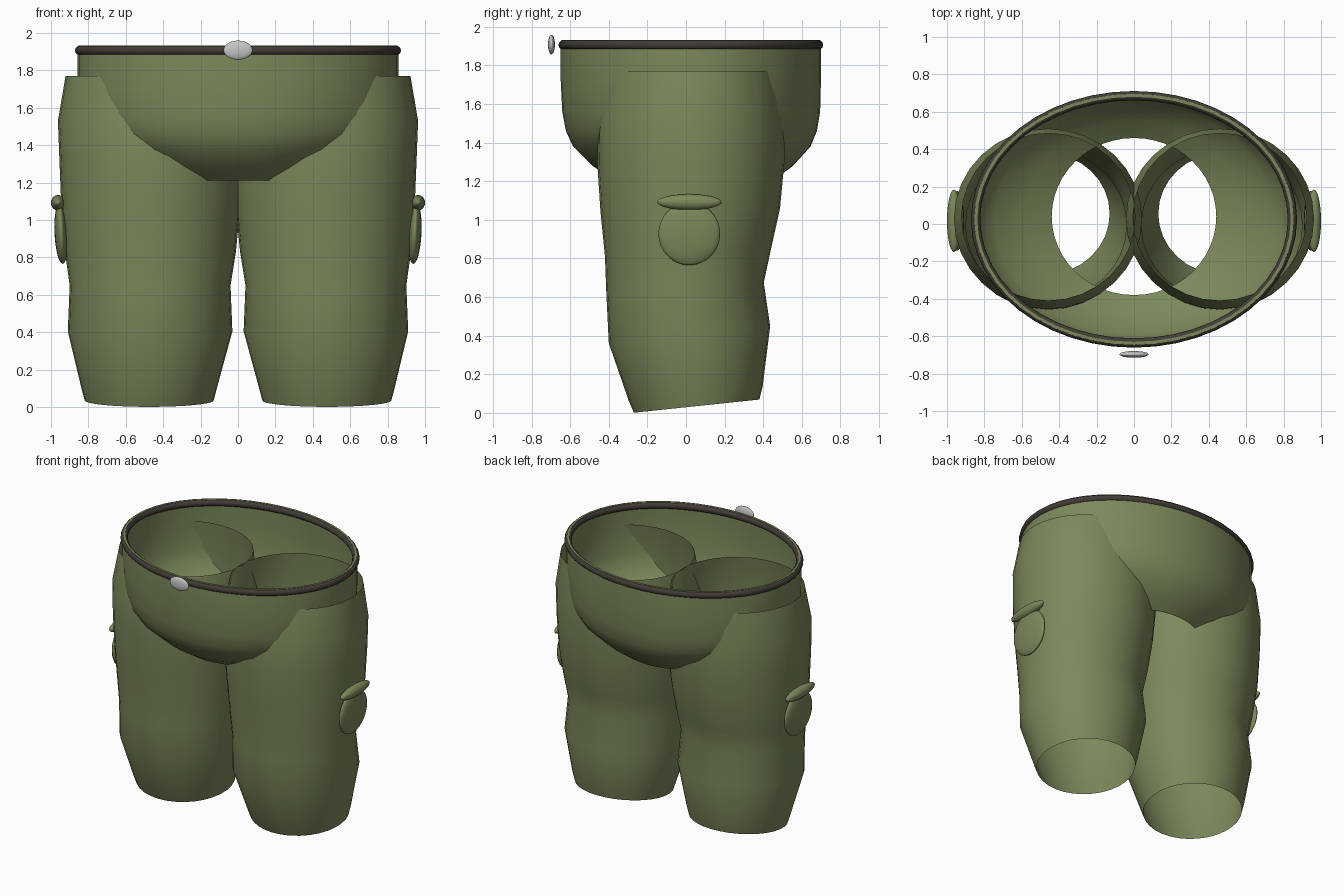
import bpy, bmesh, math

if "Cube" in bpy.data.objects:
    bpy.data.objects.remove(bpy.data.objects["Cube"])


def material(name, rgb):
    m = bpy.data.materials.new(name)
    m.diffuse_color = (*rgb, 1)
    m.use_nodes = True
    m.node_tree.nodes["Principled BSDF"].inputs["Base Color"].default_value = m.diffuse_color
    return m


GREEN = material("olive cloth", (0.20, 0.25, 0.105))
DARK = material("dark belt", (0.055, 0.045, 0.038))
METAL = material("pale metal", (0.58, 0.57, 0.57))


def finish(bm, name, mat, angle=60):
    me = bpy.data.meshes.new(name)
    bm.to_mesh(me)
    bm.free()
    me.materials.append(mat)
    ob = bpy.data.objects.new(name, me)
    bpy.context.collection.objects.link(ob)
    bpy.ops.object.select_all(action='DESELECT')
    bpy.context.view_layer.objects.active = ob
    ob.select_set(True)
    bpy.ops.object.shade_smooth_by_angle(angle=math.radians(angle))
    return ob


def loft(name, rings, mat, seg=32, closed=False, angle=60):
    """Skin elliptical rings given as (cx, cy, z, rx, ry, slope along y)."""
    bm = bmesh.new()
    loops = []
    for cx, cy, z, rx, ry, slope in rings:
        loop = []
        for i in range(seg):
            a = 2 * math.pi * i / seg
            dy = ry * math.sin(a)
            loop.append(bm.verts.new((cx + rx * math.cos(a), cy + dy, z + slope * dy)))
        loops.append(loop)
    pairs = list(zip(loops, loops[1:]))
    if closed:
        pairs.append((loops[-1], loops[0]))
    for low, high in pairs:
        for i in range(seg):
            j = (i + 1) % seg
            bm.faces.new((low[i], low[j], high[j], high[i]))
    return finish(bm, name, mat, angle)


def ellipsoid(name, centre, radii, mat, tilt=0):
    bm = bmesh.new()
    bmesh.ops.create_uvsphere(bm, u_segments=24, v_segments=16, radius=1)
    ob = finish(bm, name, mat)
    ob.location, ob.scale, ob.rotation_euler = centre, radii, (0, tilt, 0)
    return ob


# Hip shell: open bowl with a thin rolled lip
loft("hips", [
    (0, 0.040, 1.21, 0.44, 0.42, 0),
    (0, 0.035, 1.28, 0.58, 0.52, 0),
    (0, 0.030, 1.38, 0.74, 0.615, 0),
    (0, 0.028, 1.46, 0.815, 0.65, 0),
    (0, 0.027, 1.56, 0.848, 0.668, 0),
    (0, 0.025, 1.72, 0.857, 0.674, 0),
    (0, 0.025, 1.89, 0.857, 0.674, 0),
    (0, 0.025, 1.932, 0.854, 0.671, 0),
    (0, 0.025, 1.932, 0.838, 0.655, 0),
    (0, 0.025, 1.90, 0.838, 0.655, 0),
], GREEN, seg=48)

# Belt: round tube around the waist
belt = []
for k in range(10):
    a = 2 * math.pi * k / 10
    d = 0.025 * math.cos(a)
    belt.append((0, 0.025, 1.906 + 0.025 * math.sin(a), 0.847 + d, 0.661 + d, 0))
loft("belt", belt, DARK, seg=48, closed=True)

# Leg rings: centre x, centre y, z, half width, half depth, slope
LEG = [
    (0.475, 0.055, 0.035, 0.345, 0.325, 0.105),
    (0.475, 0.050, 0.10, 0.362, 0.347, 0.105),
    (0.470, 0.018, 0.405, 0.440, 0.418, 0.105),
    (0.470, -0.005, 0.65, 0.430, 0.408, 0.06),
    (0.468, 0.010, 0.83, 0.457, 0.430, 0.04),
    (0.467, 0.022, 1.05, 0.477, 0.465, 0.02),
    (0.462, 0.025, 1.30, 0.492, 0.485, 0),
    (0.460, 0.028, 1.53, 0.503, 0.482, 0),
    (0.458, 0.038, 1.77, 0.464, 0.447, 0),
]
for side, s in (("left", -1), ("right", 1)):
    loft(side + "_leg", [(s * r[0], *r[1:]) for r in LEG], GREEN, seg=32)
    # Side pocket with its flap
    ellipsoid(side + "_pocket", (s * 0.945, 0.017, 0.928), (0.036, 0.16, 0.163), GREEN, s * 0.05)
    ellipsoid(side + "_pocket_flap", (s * 0.962, 0.017, 1.092), (0.038, 0.167, 0.041), GREEN)

# Front button
ellipsoid("button", (0, -0.697, 1.908), (0.078, 0.018, 0.051), METAL)
